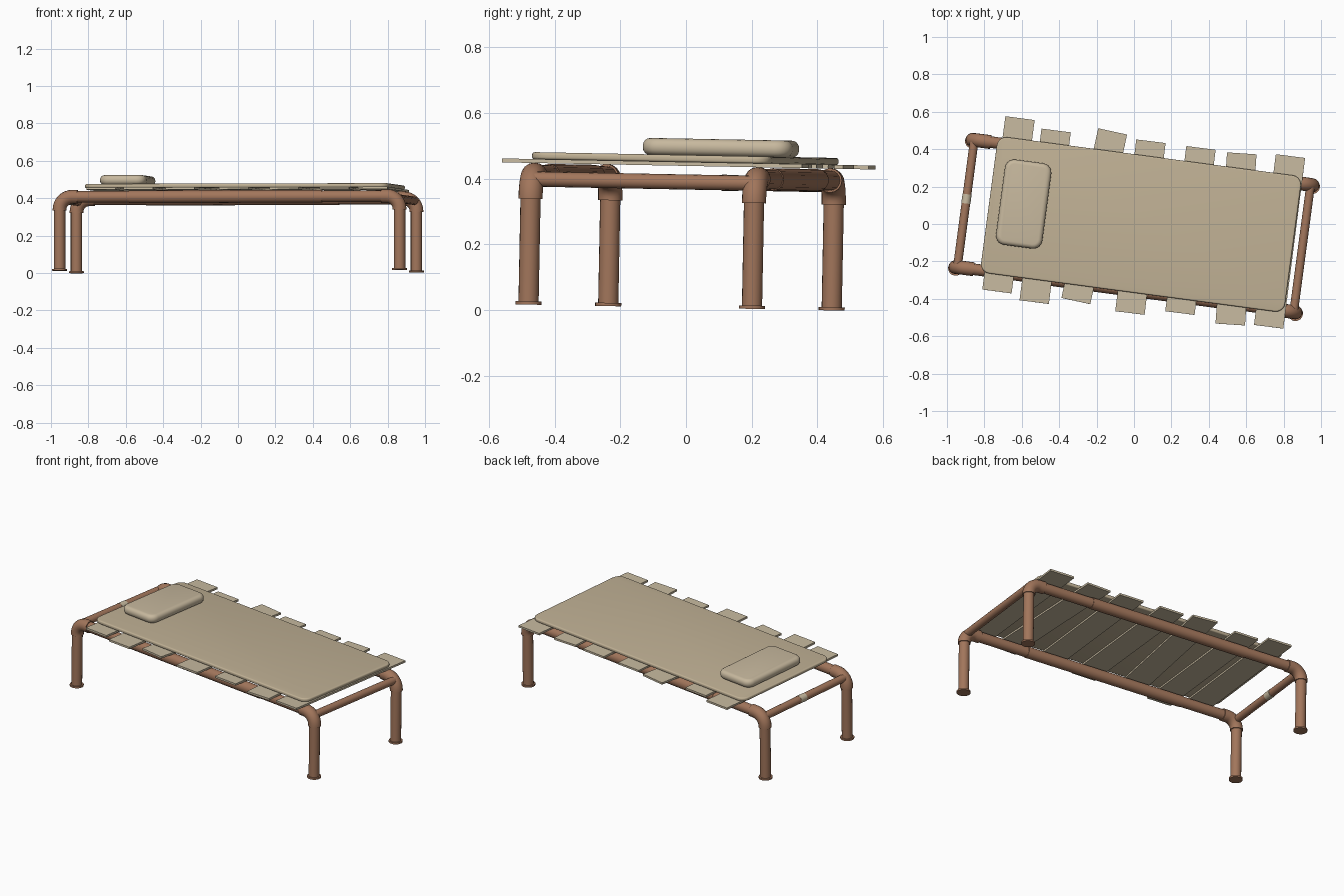
import bpy
import bmesh
from math import radians, cos, sin, pi, atan2
from mathutils import Matrix, Vector

cube = bpy.data.objects.get("Cube")
if cube:
    bpy.data.objects.remove(cube, do_unlink=True)

# The whole cot is turned and leans very slightly
ROOT = (Matrix.Translation((0, -0.018, 0.008))
        @ Matrix.Rotation(radians(-1.1), 4, 'X')
        @ Matrix.Rotation(radians(-7.6), 4, 'Z'))
HALF_L, HALF_W = 0.917, 0.343
RAIL_Z, BEND = 0.395, 0.068
made = []


def material(name, rgb):
    m = bpy.data.materials.new(name)
    m.use_nodes = True
    m.diffuse_color = (*rgb, 1)
    m.node_tree.nodes["Principled BSDF"].inputs["Base Color"].default_value = (*rgb, 1)
    return m


copper = material("copper brown", (0.36, 0.18, 0.105))
canvas = material("canvas beige", (0.53, 0.44, 0.3))
slat_wood = material("pale slat", (0.57, 0.49, 0.35))
cushion = material("pillow cream", (0.57, 0.48, 0.34))


def add(name, mesh, mat):
    mesh.materials.clear()
    mesh.materials.append(mat)
    ob = bpy.data.objects.new(name, mesh)
    bpy.context.collection.objects.link(ob)
    ob.matrix_world = ROOT
    made.append(ob)
    return ob


def pipe(name, points, radius, mat=copper):
    """Round capped tube through the given points."""
    a = bpy.data.curves.new(name, 'CURVE')
    a.dimensions = '3D'
    a.bevel_depth = radius
    a.bevel_resolution = 6
    a.use_fill_caps = True
    s = a.splines.new('POLY')
    s.points.add(len(points) - 1)
    for p, co in zip(s.points, points):
        p.co = (*co, 1)
    tmp = bpy.data.objects.new(name + "_path", a)
    mesh = bpy.data.meshes.new_from_object(tmp)
    bpy.data.objects.remove(tmp)
    return add(name, mesh, mat)


def pad(name, centre, size, corner, edge, mat, angle=0.0):
    """Box with rounded plan corners and rounded rims."""
    bm = bmesh.new()
    bmesh.ops.create_cube(bm, size=1)
    bmesh.ops.scale(bm, vec=size, verts=bm.verts)
    if corner:
        upright = [e for e in bm.edges
                   if abs(e.verts[0].co.z - e.verts[1].co.z) > size[2] / 2]
        bmesh.ops.bevel(bm, geom=upright, offset=corner, segments=5,
                        profile=0.5, affect='EDGES')
    if edge:
        rims = [e for e in bm.edges
                if abs(e.verts[0].co.z - e.verts[1].co.z) < size[2] / 2]
        bmesh.ops.bevel(bm, geom=rims, offset=edge, segments=4,
                        profile=0.5, affect='EDGES')
    bmesh.ops.transform(bm, verts=bm.verts, matrix=Matrix.Translation(centre)
                        @ Matrix.Rotation(angle, 4, 'Z'))
    mesh = bpy.data.meshes.new(name)
    bm.to_mesh(mesh)
    bm.free()
    return add(name, mesh, mat)


# Legs, foot flanges and elbows at the four corners
for sx, end in ((-1, "right"), (1, "left")):
    for sy, side in ((-1, "front"), (1, "back")):
        tag = f"{side}_{end}"
        x, y = sx * HALF_L, sy * HALF_W
        bend_z = RAIL_Z - BEND
        pipe("leg_" + tag, [(x, y, 0.005), (x, y, bend_z + 0.01)], 0.031)
        pipe("foot_" + tag, [(x, y, 0), (x, y, 0.01)], 0.04)
        arc = [(x - sx * BEND * (1 - cos(t)), y, bend_z + BEND * sin(t))
               for t in (i * pi / 16 for i in range(9))]
        pipe("elbow_" + tag, [(x, y, bend_z - 0.005)] + arc
             + [(x - sx * (BEND + 0.03), y, RAIL_Z)], 0.037)

# Long side rails with a central sleeve
for sy, side in ((-1, "front"), (1, "back")):
    y = sy * HALF_W
    reach = HALF_L - BEND
    pipe(side + "_rail", [(-reach, y, RAIL_Z), (reach, y, RAIL_Z)], 0.031)
    pipe(side + "_rail_sleeve", [(-0.54, y, RAIL_Z), (0.5, y, RAIL_Z)], 0.034)

# Thin end rails
for sx, end in ((-1, "right"), (1, "left")):
    x = sx * (HALF_L - 0.01)
    pipe(end + "_end_rail", [(x, -HALF_W, 0.382), (x, HALF_W, 0.382)], 0.023)
pipe("end_rail_band", [(0.01 - HALF_L, 0.0, 0.382), (0.01 - HALF_L, 0.05, 0.382)],
     0.0245, slat_wood)

# Loosely laid slats: front end and back end of each
SLATS = [((-0.68, -0.445), (-0.68, 0.49)), ((-0.475, -0.475), (-0.48, 0.45)),
         ((-0.255, -0.44), (-0.18, 0.485)), ((0.04, -0.465), (0.03, 0.46)),
         ((0.305, -0.43), (0.30, 0.46)), ((0.58, -0.455), (0.52, 0.46)),
         ((0.785, -0.44), (0.78, 0.48))]
for i, (front, back) in enumerate(SLATS):
    f, b = Vector(front), Vector(back)
    d, mid = b - f, (f + b) / 2
    pad(f"slat_{i + 1}", (mid.x, mid.y, 0.437), (0.158, d.length, 0.012),
        0, 0, slat_wood, -atan2(d.x, d.y))

# Thin mattress and pillow
pad("mattress", (0.036, 0.012, 0.453), (1.64, 0.735, 0.022), 0.05, 0.008, canvas)
pad("pillow", (-0.6, 0.036, 0.488), (0.25, 0.46, 0.052), 0.05, 0.023, cushion)

# Smooth shading on rounded parts, sharp rims kept
bpy.ops.object.select_all(action='DESELECT')
for ob in made:
    ob.select_set(True)
bpy.context.view_layer.objects.active = made[0]
bpy.ops.object.shade_smooth_by_angle(angle=radians(40))
